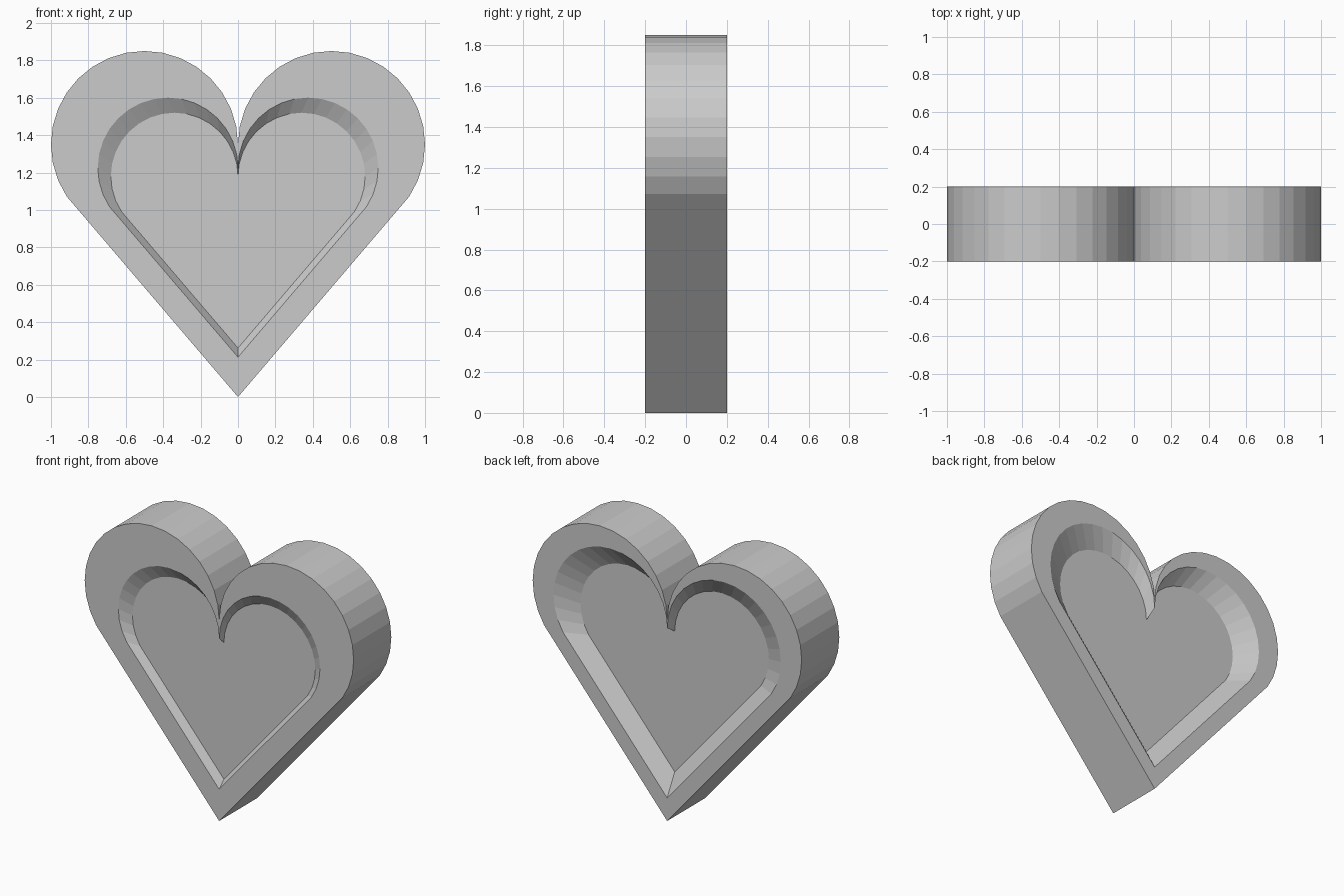
import bpy, bmesh
from math import radians, cos, sin

if "Cube" in bpy.data.objects:
    bpy.data.objects.remove(bpy.data.objects["Cube"])

STEP = 11.25  # 32-sided lobe circles


def heart_outline():
    """Heart profile in x,z: tip at the origin, 2 wide."""
    right = [(0.5 + 0.5 * cos(radians(a * STEP)), 1.35 + 0.5 * sin(radians(a * STEP)))
             for a in range(-3, 16)]
    left = [(-x, z) for x, z in reversed(right)]
    return [(0, 0)] + right + [(0, 1.35)] + left


OUTLINE = heart_outline()


def add_ring(bm, y, scale, lift):
    return [bm.verts.new((x * scale, y, z * scale + lift)) for x, z in OUTLINE]


# Rings run from the front floor, out around the body, to the back floor
RINGS = [
    (-0.15, 0.68, 0.262),   # front recess floor
    (-0.20, 0.75, 0.213),   # front recess rim
    (-0.20, 1.00, 0.0),     # front outer edge
    (0.20, 1.00, 0.0),      # back outer edge
    (0.20, 0.845, 0.155),   # back recess rim
    (0.12, 0.70, 0.30),     # back recess floor
]

bm = bmesh.new()
rings = [add_ring(bm, *r) for r in RINGS]
n = len(OUTLINE)
for a, b in zip(rings, rings[1:]):
    for i in range(n):
        j = (i + 1) % n
        bm.faces.new((a[i], a[j], b[j], b[i]))

# Recess floors
bm.faces.new(rings[0])
bm.faces.new(rings[-1])
bmesh.ops.recalc_face_normals(bm, faces=bm.faces)

mesh = bpy.data.meshes.new("heart")
bm.to_mesh(mesh)
bm.free()
heart = bpy.data.objects.new("heart", mesh)
bpy.context.collection.objects.link(heart)
